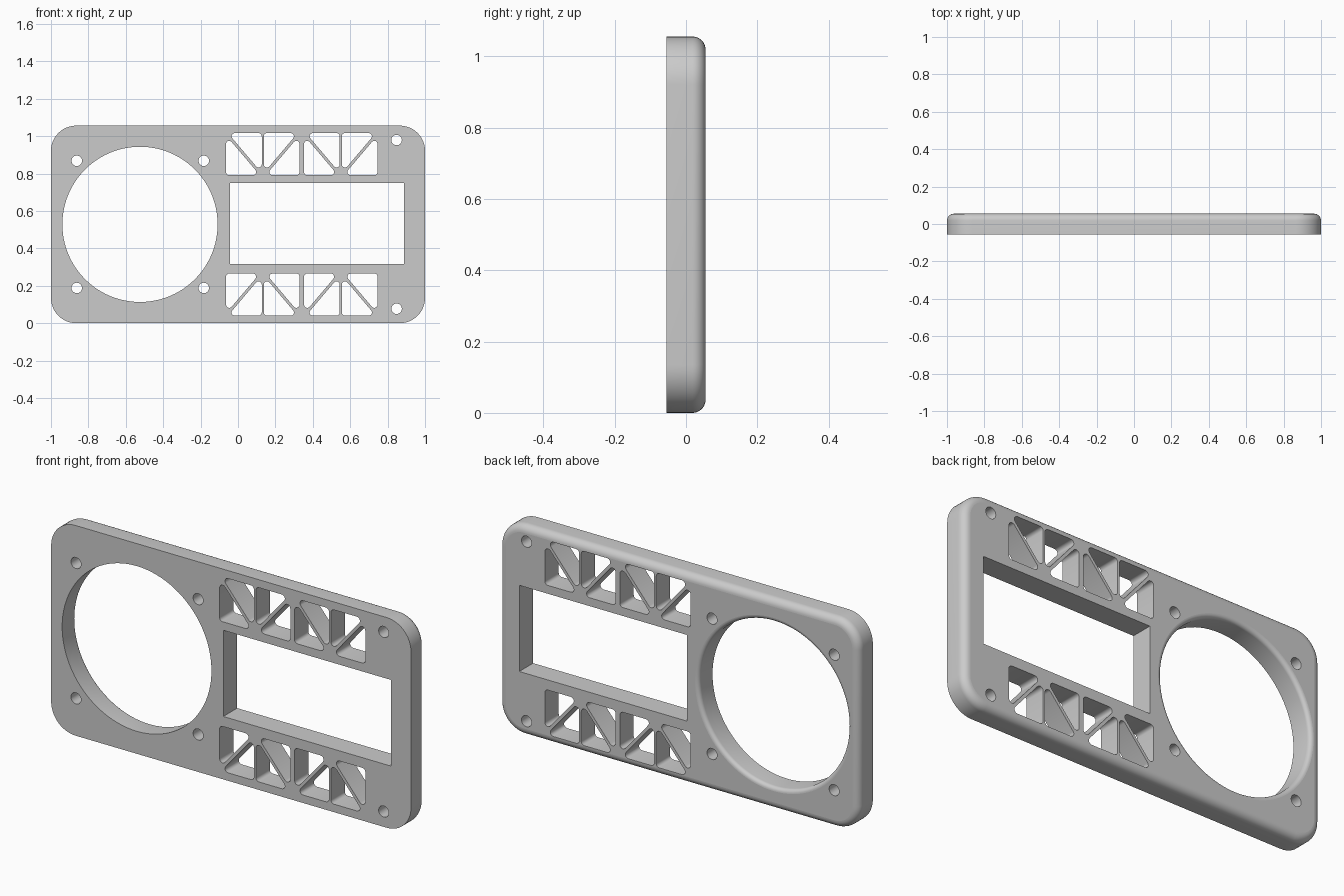
import bpy, bmesh, math
from mathutils import Vector

if "Cube" in bpy.data.objects:
    bpy.data.objects.remove(bpy.data.objects["Cube"])

HALF_T = 0.055          # half thickness
H = 1.056               # panel height
MID = H / 2
TURN = math.tau


def circle(cx, cz, r, n):
    return [(cx + r * math.cos(TURN * i / n), cz + r * math.sin(TURN * i / n)) for i in range(n)]


def rounded(points, r, n):
    """Polygon with every corner replaced by a tangent arc."""
    out = []
    for i, p in enumerate(points):
        p = Vector(p)
        a = (Vector(points[i - 1]) - p).normalized()
        b = (Vector(points[(i + 1) % len(points)]) - p).normalized()
        half = a.angle(b) / 2
        centre = p + (a + b).normalized() * (r / math.sin(half))
        start = p + a * (r / math.tan(half)) - centre
        end = p + b * (r / math.tan(half)) - centre
        sweep = math.pi - 2 * half
        for k in range(n + 1):
            t = k / n
            v = (start * math.sin((1 - t) * sweep) + end * math.sin(t * sweep)) / math.sin(sweep)
            out.append(tuple(centre + v))
    return out


def box(x0, x1, z0, z1):
    return [(x0, z0), (x1, z0), (x1, z1), (x0, z1)]


def fillet_steps(r, n=8):
    """(inset, y) pairs from the front face round to the back face."""
    steps = [(0, -HALF_T)]
    for i in range(n + 1):
        a = math.pi / 2 * i / n
        steps.append((r * (1 - math.cos(a)), HALF_T - r + r * math.sin(a)))
    return steps


bm = bmesh.new()
front_edges, back_edges = [], []


def add_wall(rings):
    """Skin a stack of (outline, y) rings and remember its end loops."""
    loops = [[bm.verts.new((x, y, z)) for x, z in pts] for pts, y in rings]
    n = len(loops[0])
    for lo, hi in zip(loops, loops[1:]):
        for i in range(n):
            j = (i + 1) % n
            bm.faces.new((lo[i], lo[j], hi[j], hi[i])).smooth = True
    for loop, store in ((loops[0], front_edges), (loops[-1], back_edges)):
        store.extend(bm.edges.get((loop[i], loop[(i + 1) % n])) for i in range(n))


def straight_hole(pts):
    add_wall([(pts, -HALF_T), (pts, HALF_T)])


# Outer rim, rounded along the back
add_wall([(rounded(box(-1 + d, 1 - d, d, H - d), 0.135 - d, 12), y)
          for d, y in fillet_steps(0.037)])

# Large round opening, softened along the back
add_wall([(circle(-0.524, MID, 0.415 + d, 96), y) for d, y in fillet_steps(0.02, 6)])

# Rectangular window
straight_hole(box(-0.043, 0.888, 0.316, 0.749))

# Screw holes
for s in (-1, 1):
    for x, dz in ((-0.862, 0.34), (-0.183, 0.34), (0.848, 0.451)):
        straight_hole(circle(x, MID + s * dz, 0.028, 24))

# Triangular truss cut-outs: two mirrored cells per pair, rows mirrored up and down
CELL_W, LOW, HIGH, STRUT = 0.191, 0.263, 0.488, 0.0155
slope = (HIGH - LOW) / CELL_W
dz = STRUT / 2 * math.sqrt(1 + slope * slope)
dx = dz / slope
lower_tri = [(0, LOW), (CELL_W - dx, LOW), (0, HIGH - dz)]
upper_tri = [(CELL_W, HIGH), (dx, HIGH), (CELL_W, LOW + dz)]
for start, end in ((-0.064, 0.329), (0.353, 0.746)):
    for origin, sx in ((start, 1), (end, -1)):
        for sz in (-1, 1):
            for tri in (lower_tri, upper_tri):
                pts = [(origin + sx * x, MID + sz * z) for x, z in tri]
                straight_hole(rounded(pts, 0.017, 5))

# Flat front and back faces
for edges, ny in ((front_edges, -1), (back_edges, 1)):
    bmesh.ops.triangle_fill(bm, use_beauty=True, use_dissolve=False,
                            edges=edges, normal=(0, ny, 0))
bmesh.ops.recalc_face_normals(bm, faces=bm.faces)
for e in bm.edges:
    if len(e.link_faces) == 2 and e.calc_face_angle() > math.radians(30):
        e.smooth = False

mesh = bpy.data.meshes.new("panel")
bm.to_mesh(mesh)
bm.free()
panel = bpy.data.objects.new("panel", mesh)
bpy.context.collection.objects.link(panel)

grey = bpy.data.materials.new("light grey")
grey.diffuse_color = (0.6, 0.6, 0.6, 1)
grey.use_nodes = True
grey.node_tree.nodes["Principled BSDF"].inputs["Base Color"].default_value = grey.diffuse_color
mesh.materials.append(grey)
